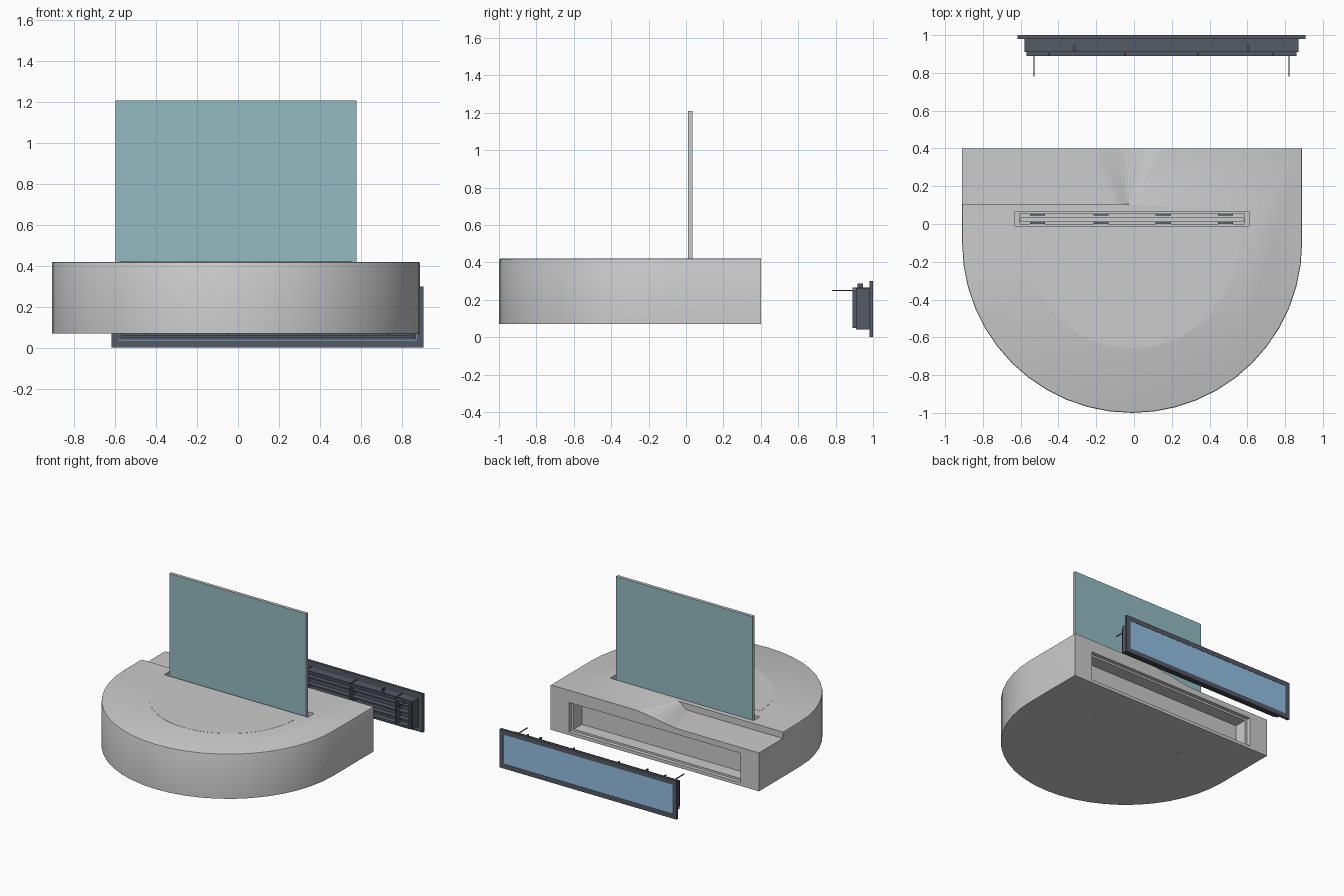
import bpy, bmesh, math

if "Cube" in bpy.data.objects:
    bpy.data.objects.remove(bpy.data.objects["Cube"])


def mat(name, col):
    m = bpy.data.materials.new(name)
    m.diffuse_color = (*col, 1)
    m.use_nodes = True
    m.node_tree.nodes["Principled BSDF"].inputs["Base Color"].default_value = m.diffuse_color
    return m


DARK = mat("dark_plastic", (0.09, 0.10, 0.13))
TEAL = mat("teal_glass", (0.30, 0.50, 0.54))
BLUE = mat("blue_screen", (0.30, 0.52, 0.78))
GREY = mat("grey", (0.8, 0.8, 0.8))


def to_object(name, bm, material=None):
    bmesh.ops.recalc_face_normals(bm, faces=bm.faces)
    me = bpy.data.meshes.new(name)
    bm.to_mesh(me)
    bm.free()
    ob = bpy.data.objects.new(name, me)
    bpy.context.collection.objects.link(ob)
    if material:
        me.materials.append(material)
    return ob


def add_box(bm, x0, x1, y0, y1, z0, z1):
    vs = bmesh.ops.create_cube(bm, size=1)["verts"]
    for v in vs:
        v.co.x = x1 if v.co.x > 0 else x0
        v.co.y = y1 if v.co.y > 0 else y0
        v.co.z = z1 if v.co.z > 0 else z0


def boxes(name, dims, material=None):
    bm = bmesh.new()
    for d in dims:
        add_box(bm, *d)
    return to_object(name, bm, material)


def ring(x0, x1, y0, y1, z0, z1, t):
    # four bars of a rectangular frame in the xz plane
    return [(x0, x1, y0, y1, z0, z0 + t), (x0, x1, y0, y1, z1 - t, z1),
            (x0, x0 + t, y0, y1, z0 + t, z1 - t), (x1 - t, x1, y0, y1, z0 + t, z1 - t)]


def prism(pts, z0, z1):
    bm = bmesh.new()
    f = bm.faces.new([bm.verts.new((x, y, z0)) for x, y in pts])
    r = bmesh.ops.extrude_face_region(bm, geom=[f])
    for g in r["geom"]:
        if isinstance(g, bmesh.types.BMVert):
            g.co.z = z1
    return bm


def cut(target, cutter):
    m = target.modifiers.new("cut", "BOOLEAN")
    m.operation, m.solver, m.object = "DIFFERENCE", "EXACT", cutter
    bpy.context.view_layer.objects.active = target
    bpy.ops.object.modifier_apply(modifier=m.name)
    bpy.data.objects.remove(cutter)


def half_round(cx, cy, r, n):
    return [(cx + r * math.cos(math.pi + math.pi * i / n),
             cy + r * math.sin(math.pi + math.pi * i / n)) for i in range(n + 1)]


# D-shaped base with a softly rounded top edge
TOP, CX = 0.42, -0.01
bm = prism([(-0.91, 0.4)] + half_round(CX, -0.1, 0.9, 24) + [(0.89, 0.4)], 0.07, TOP)
rim = [e for e in bm.edges if all(v.co.z > TOP - 0.001 for v in e.verts)
       and not all(v.co.y > 0.39 for v in e.verts)]
bmesh.ops.bevel(bm, geom=rim, offset=0.008, segments=2, profile=0.5, affect="EDGES")
base = to_object("base", bm)

# Lowered rear corner with an S-shaped ramp that fans out towards the back
bm = bmesh.new()
rows = []
N = 16
samples = [(-1.1, -1.1, TOP - 0.05)]
for i in range(N + 1):
    t = i / N
    s = t * t * (3 - 2 * t)
    samples.append((-0.09 + 0.09 * t, -0.26 + 0.47 * t, TOP - 0.05 + 0.051 * s))
for xa, xb, z in samples:
    rows.append([bm.verts.new(c) for c in
                 ((xa, 0.105, z), (xb, 0.42, z), (xb, 0.42, 0.6), (xa, 0.105, 0.6))])
for a, b in zip(rows, rows[1:]):
    for k in range(4):
        bm.faces.new((a[k], a[(k + 1) % 4], b[(k + 1) % 4], b[k]))
bm.faces.new(rows[0])
bm.faces.new(rows[-1])
bmesh.ops.triangulate(bm, faces=bm.faces)
cut(base, to_object("ramp_cutter", bm))

# Panel slot in the top, stepped opening in the rear
for d in [(-0.63, 0.61, -0.01, 0.065, 0.385, 0.5),
          (-0.605, 0.585, 0.0, 0.055, 0.25, 0.4),
          (-0.75, 0.73, 0.37, 0.5, 0.095, 0.325),
          (-0.73, 0.71, 0.27, 0.38, 0.11, 0.31)]:
    cut(base, boxes("box_cutter", [d]))

# Screw holes underneath
for x in (-0.4, 0.39):
    bm = bmesh.new()
    bmesh.ops.create_cone(bm, cap_ends=True, segments=12, radius1=0.009, radius2=0.009, depth=0.06)
    bmesh.ops.translate(bm, verts=bm.verts, vec=(x, 0.025, 0.07))
    cut(base, to_object("hole_cutter", bm))

bpy.ops.object.select_all(action="DESELECT")
base.select_set(True)
bpy.context.view_layer.objects.active = base
bpy.ops.object.shade_smooth_by_angle(angle=math.radians(30))

# Half-round inlay on the top
to_object("top_inlay", prism(half_round(CX, -0.09, 0.567, 32), TOP - 0.004, TOP + 0.001))

# Upright panel: coloured faces, grey edges
panel = boxes("upright_panel", [(-0.6, 0.58, 0.01, 0.034, 0.26, 1.21)], GREY)
panel.data.materials.append(TEAL)
for p in panel.data.polygons:
    p.material_index = 1 if abs(p.normal.y) > 0.9 else 0

# Dark grip pads on both sides of the panel
boxes("panel_grips", [(x - 0.04, x + 0.04, y, y + 0.012, 0.3, 0.392)
                      for x in (-0.51, -0.175, 0.155, 0.485) for y in (-0.001, 0.044)], DARK)

# Detached display: bezel, screen and hollow housing
boxes("display_bezel", ring(-0.618, 0.908, 0.98, 1.0, 0.0, 0.30, 0.036), DARK)
boxes("display_screen", [(-0.583, 0.873, 0.984, 0.998, 0.035, 0.265)], BLUE)
boxes("display_housing",
      ring(-0.58, 0.87, 0.91, 0.981, 0.04, 0.26, 0.015)
      + ring(-0.57, 0.86, 0.89, 0.911, 0.048, 0.252, 0.012)
      + [(-0.575, 0.865, 0.955, 0.983, 0.045, 0.255)], DARK)

# Inner ribs of the housing
boxes("housing_ribs",
      [(-0.565, 0.855, 0.915, 0.957, z, z + 0.01) for z in (0.09, 0.145, 0.20)]
      + [(x - 0.004, x + 0.004, 0.892, 0.957, 0.05, 0.25) for x in (-0.45, -0.05, 0.34, 0.735)], DARK)

# Snap tabs around the housing
boxes("snap_tabs",
      [(x - 0.004, x + 0.004, 0.918, 0.945, 0.255, 0.288) for x in (-0.315, 0.605)]
      + [(x - 0.004, x + 0.004, 0.89, 0.98, 0.255, 0.265) for x in (-0.45, -0.05, 0.34, 0.735)], DARK)

# Thin locating pins
boxes("locating_pins", [(x - 0.003, x + 0.003, 0.78, 0.957, 0.246, 0.252)
                        for x in (-0.53, 0.82)], DARK)
